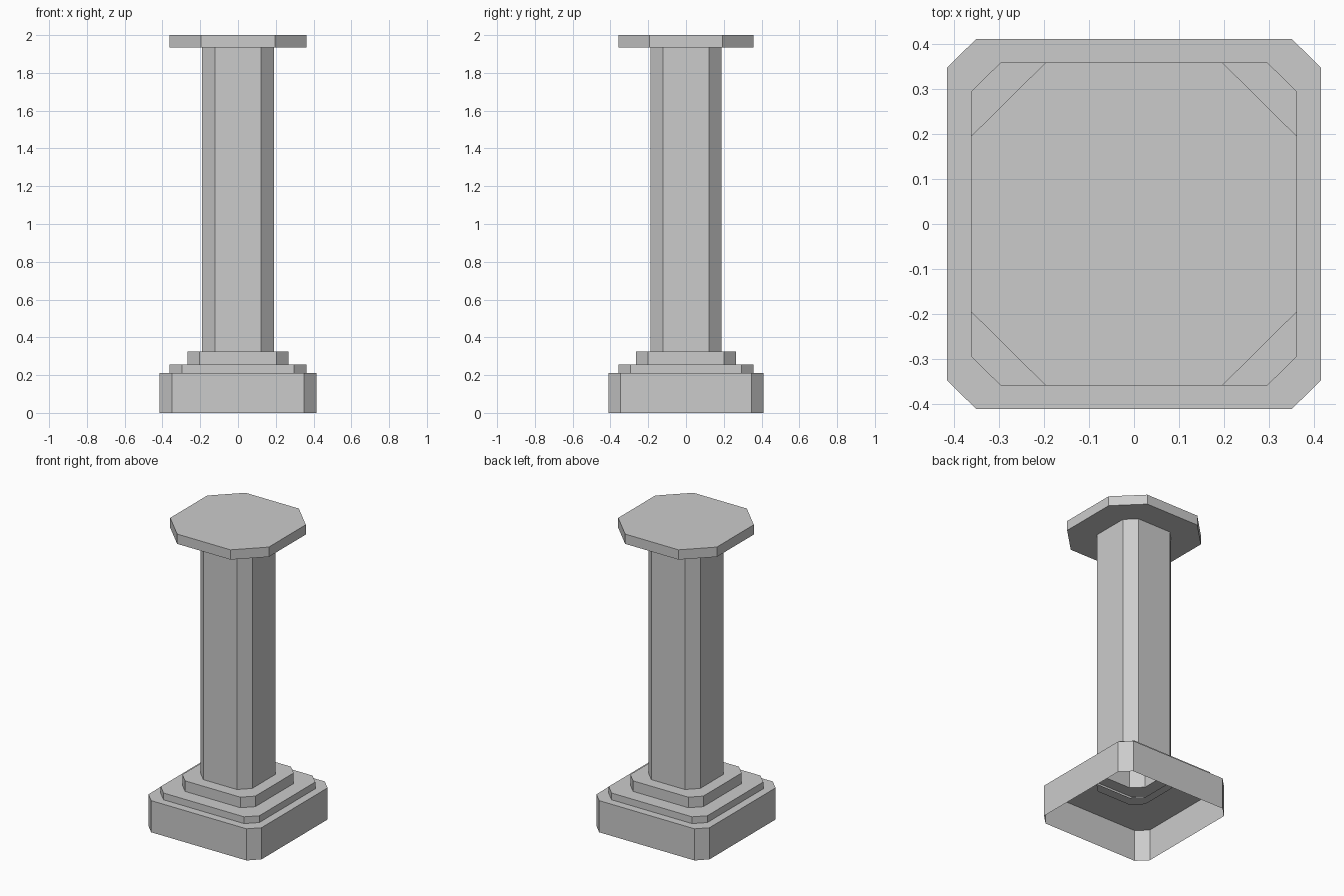
import bpy
import bmesh

cube = bpy.data.objects.get("Cube")
if cube:
    bpy.data.objects.remove(cube, do_unlink=True)

stone = bpy.data.materials.new("grey stone")
stone.use_nodes = True
GREY = (0.6, 0.6, 0.6, 1)
stone.diffuse_color = GREY
stone.node_tree.nodes["Principled BSDF"].inputs["Base Color"].default_value = GREY

DEPTH = 0.99  # the column is very slightly shallower than wide


def octagon(half, flat):
    """Square of the given half width, its corners cut to leave a flat side."""
    quarter = [(half, -flat), (half, flat), (flat, half), (-flat, half)]
    return quarter + [(-x, -y) for x, y in quarter]


def loft(name, rings, capped=False):
    """Skin a stack of (half, flat, z) rings, leaving the ends open unless capped."""
    bm = bmesh.new()
    loops = [[bm.verts.new((x, y * DEPTH, z)) for x, y in octagon(half, flat)]
             for half, flat, z in rings]
    for low, high in zip(loops, loops[1:]):
        for i in range(len(low)):
            j = (i + 1) % len(low)
            bm.faces.new((low[i], low[j], high[j], high[i]))
    if capped:
        bm.faces.new(loops[0][::-1])
        bm.faces.new(loops[-1])
    mesh = bpy.data.meshes.new(name)
    bm.to_mesh(mesh)
    bm.free()
    mesh.materials.append(stone)
    obj = bpy.data.objects.new(name, mesh)
    bpy.context.collection.objects.link(obj)


SHAFT = (0.19, 0.123)

# Hollow stepped base: open underneath, each top pierced by the shaft outline
tiers = [
    ("plinth", 0.415, 0.35, 0.0, 0.21),
    ("middle_step", 0.362, 0.296, 0.21, 0.255),
    ("upper_step", 0.268, 0.203, 0.255, 0.325),
]
for name, half, flat, bottom, top in tiers:
    loft(name, [(half, flat, bottom), (half, flat, top), (*SHAFT, top)])

# Hollow shaft and the solid slab on top
loft("shaft", [(*SHAFT, 0.325), (*SHAFT, 1.935)])
loft("top_slab", [(0.362, 0.196, 1.935), (0.362, 0.196, 2.0)], capped=True)
